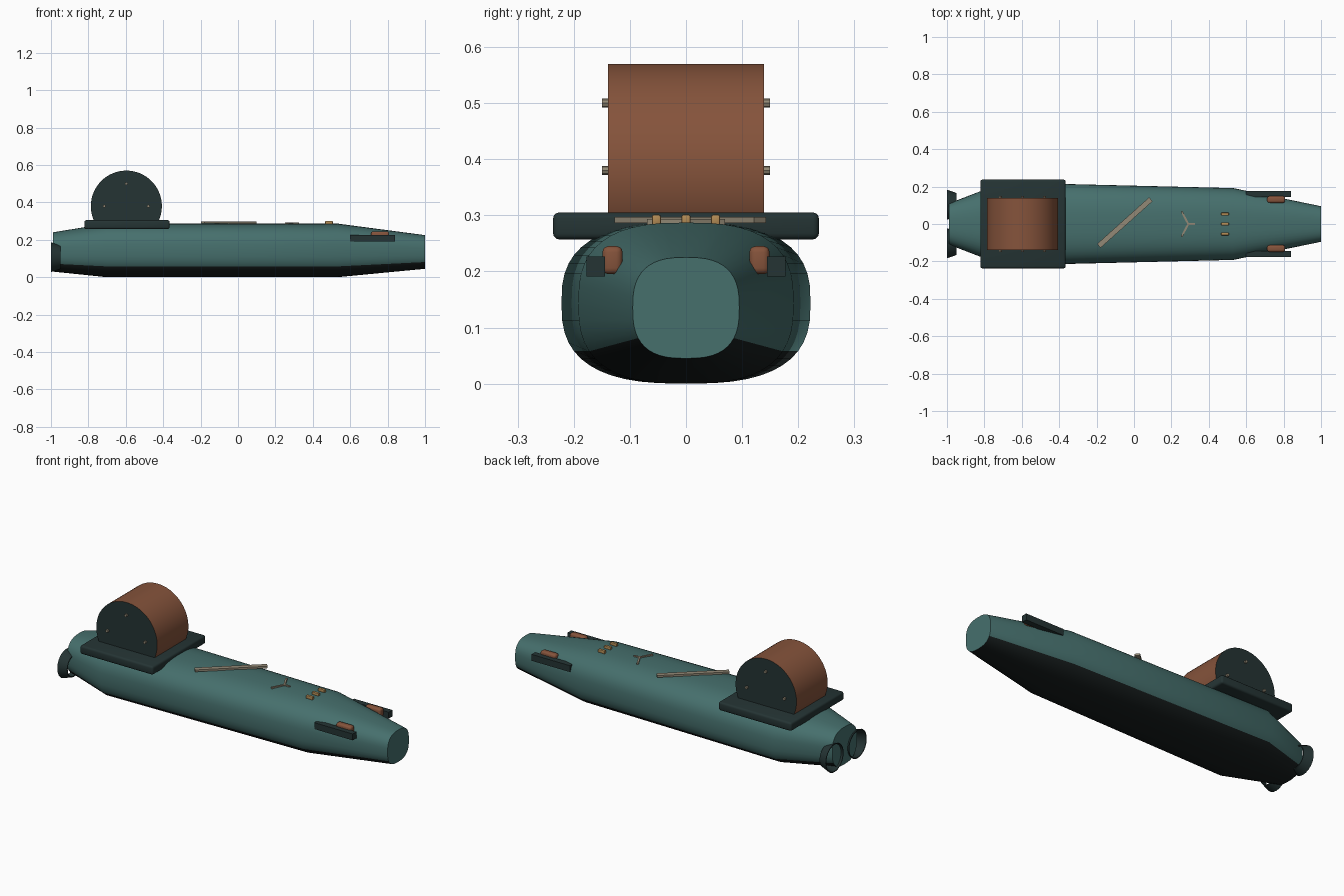
import bpy, bmesh, math
from mathutils import Vector

if "Cube" in bpy.data.objects:
    bpy.data.objects.remove(bpy.data.objects["Cube"])


def mat(name, rgb):
    m = bpy.data.materials.new(name)
    m.diffuse_color = (*rgb, 1)
    m.use_nodes = True
    m.node_tree.nodes["Principled BSDF"].inputs["Base Color"].default_value = m.diffuse_color
    return m


TEAL = mat("teal_paint", (0.061, 0.160, 0.152))
KEEL = mat("keel_black", (0.009, 0.013, 0.013))
DARK = mat("dark_slate", (0.018, 0.034, 0.034))
RUST = mat("rust_brown", (0.235, 0.087, 0.044))
BEIGE = mat("weathered_beige", (0.29, 0.25, 0.18))
BRASS = mat("brass", (0.45, 0.26, 0.09))


def finish(name, bm, mats, smooth=None):
    bmesh.ops.recalc_face_normals(bm, faces=bm.faces)
    me = bpy.data.meshes.new(name)
    bm.to_mesh(me)
    bm.free()
    for m in mats:
        me.materials.append(m)
    ob = bpy.data.objects.new(name, me)
    bpy.context.collection.objects.link(ob)
    if smooth:
        bpy.ops.object.select_all(action='DESELECT')
        ob.select_set(True)
        bpy.context.view_layer.objects.active = ob
        bpy.ops.object.shade_smooth_by_angle(angle=math.radians(smooth))
    return ob


def box(name, lo, hi, m, bevel=0, segments=3):
    bm = bmesh.new()
    bmesh.ops.create_cube(bm, size=1)
    lo, hi = Vector(lo), Vector(hi)
    for v in bm.verts:
        v.co = (lo + hi) / 2 + v.co * (hi - lo)
    if bevel:
        bmesh.ops.bevel(bm, geom=bm.edges[:], offset=bevel, segments=segments,
                        profile=0.5, affect='EDGES')
    return finish(name, bm, [m], 35 if bevel else None)


def strip(name, a, b, width, z0, z1, m):
    """Thin flat bar on the deck between two (x, y) points."""
    a, b = Vector(a), Vector(b)
    d = b - a
    ob = box(name, (-d.length / 2, -width / 2, z0), (d.length / 2, width / 2, z1), m)
    ob.location = (*((a + b) / 2), 0)
    ob.rotation_euler.z = math.atan2(d.y, d.x)
    return ob


def cylinder_y(name, centre, r, depth, n, mats, smooth):
    """Cylinder along y; caps use the last material."""
    bm = bmesh.new()
    bmesh.ops.create_cone(bm, cap_ends=True, segments=n, radius1=r, radius2=r, depth=depth)
    for v in bm.verts:
        x, y, z = v.co
        v.co = Vector(centre) + Vector((x, z, y))
    for f in bm.faces:
        f.material_index = len(mats) - 1 if len(f.verts) > 4 else 0
    return finish(name, bm, mats, smooth)


# Hull: rounded-box sections (x, half width, bottom, top) lofted along x
N, P = 48, 2.7
stations = [(-0.99, 0.11, 0.03, 0.24), (-0.70, 0.222, 0.0, 0.287),
            (0.53, 0.192, 0.0, 0.287), (1.0, 0.095, 0.045, 0.225)]
bm = bmesh.new()
rings = []
for x, w, z0, z1 in stations:
    ring = []
    for i in range(N):
        a = 2 * math.pi * i / N
        c, s = math.cos(a), math.sin(a)
        y = w * math.copysign(abs(c) ** (2 / P), c)
        z = (z0 + z1) / 2 + (z1 - z0) / 2 * math.copysign(abs(s) ** (2 / P), s)
        ring.append(bm.verts.new((x, y, z)))
    rings.append(ring)
for r0, r1 in zip(rings, rings[1:]):
    for i in range(N):
        j = (i + 1) % N
        f = bm.faces.new((r0[i], r0[j], r1[j], r1[i]))
        # underside below the waterline
        f.material_index = 1 if math.sin(2 * math.pi * (i + 0.5) / N) < -0.5 else 0
bm.faces.new(rings[0])
bm.faces.new(rings[-1])
finish("hull", bm, [TEAL, KEEL], 30)

# Housing on the rear deck: base plate, drum and bolts
box("drum_base", (-0.822, -0.237, 0.257), (-0.366, 0.237, 0.305), DARK, 0.011)
CX, CZ = -0.597, 0.38
cylinder_y("drum", (CX, 0, CZ), 0.19, 0.278, 64, [RUST, DARK], 30)
for s in (-1, 1):
    for k in range(3):
        a = k * math.pi / 2
        cylinder_y("drum_bolt", (CX + 0.118 * math.cos(a), s * 0.142, CZ + 0.12 * math.sin(a)),
                   0.008, 0.016, 8, [BEIGE], 30)

# Stern nozzles: open flared tubes
for s in (-1, 1):
    bm = bmesh.new()
    loops = []
    for x, r in ((-0.95, 0.063), (-1.0, 0.08), (-1.0, 0.075), (-0.95, 0.058)):
        loops.append([bm.verts.new((x, s * 0.103 + r * math.cos(t * math.pi / 16),
                                    0.107 + r * math.sin(t * math.pi / 16)))
                      for t in range(32)])
    for k in range(4):
        p, q = loops[k], loops[(k + 1) % 4]
        for t in range(32):
            u = (t + 1) % 32
            bm.faces.new((p[t], p[u], q[u], q[t]))
    finish("stern_nozzle", bm, [DARK], 30)

# Bow side rails with rust-coloured pods
for s in (-1, 1):
    def span(a, b):
        return sorted((s * a, s * b))
    y0, y1 = span(0.144, 0.177)
    box("side_rail", (0.60, y0, 0.191), (0.84, y1, 0.227), DARK)
    y0, y1 = span(0.113, 0.149)
    box("rail_pod", (0.712, y0, 0.195), (0.808, y1, 0.245), RUST, 0.011)

# Deck markings and fittings
strip("deck_diagonal_bar", (-0.188, -0.117), (0.09, 0.132), 0.028, 0.286, 0.297, BEIGE)
for s in (-1, 1):
    strip("deck_fork_arm", (0.255, s * 0.067), (0.29, 0), 0.01, 0.283, 0.293, BEIGE)
strip("deck_fork_stem", (0.285, 0), (0.325, 0), 0.01, 0.283, 0.293, BEIGE)
for y in (-0.053, 0, 0.053):
    box("deck_stud", (0.466, y - 0.008, 0.283), (0.507, y + 0.008, 0.301), BRASS, 0.003, 2)
